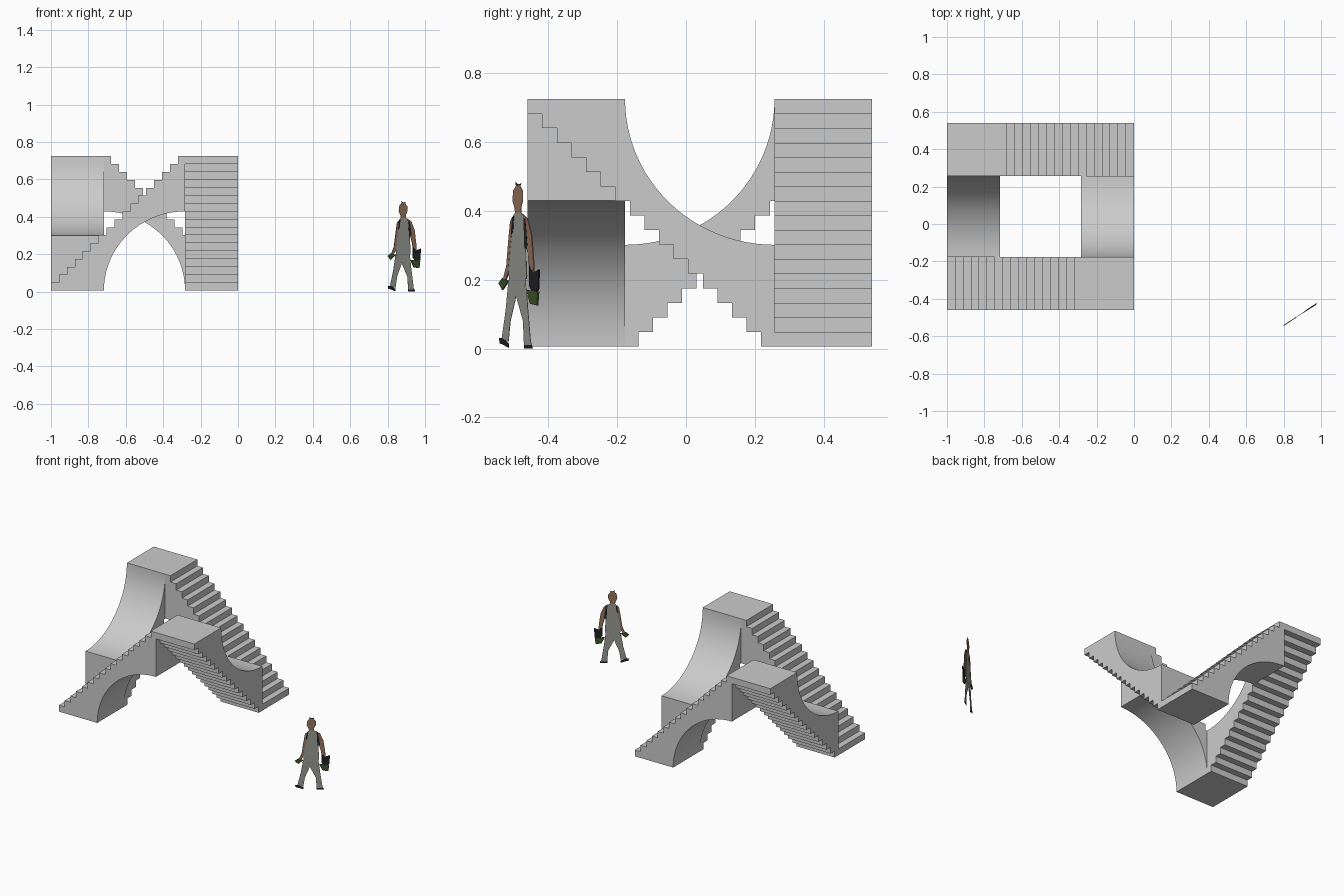
import bpy, bmesh, math
from mathutils import Vector

cube = bpy.data.objects.get("Cube")
if cube:
    bpy.data.objects.remove(cube, do_unlink=True)


def material(name, rgb):
    m = bpy.data.materials.new(name)
    m.use_nodes = True
    m.diffuse_color = (*rgb, 1)
    m.node_tree.nodes["Principled BSDF"].inputs["Base Color"].default_value = (*rgb, 1)
    return m


stone = material("pale grey stone", (0.6, 0.6, 0.6))
cloth = material("grey cloth", (0.31, 0.31, 0.29))
skin = material("brown skin", (0.3, 0.17, 0.11))
green = material("green bag", (0.045, 0.09, 0.02))
black = material("black", (0.015, 0.015, 0.018))


def prism(name, points, depth, mat):
    """Close an outline into a face and push it along depth."""
    bm = bmesh.new()
    face = bm.faces.new([bm.verts.new(p) for p in points])
    new = bmesh.ops.extrude_face_region(bm, geom=[face])["geom"]
    bmesh.ops.translate(bm, vec=depth, verts=[v for v in new if isinstance(v, bmesh.types.BMVert)])
    bmesh.ops.recalc_face_normals(bm, faces=bm.faces)
    mesh = bpy.data.meshes.new(name)
    bm.to_mesh(mesh)
    bm.free()
    mesh.materials.append(mat)
    obj = bpy.data.objects.new(name, mesh)
    bpy.context.collection.objects.link(obj)
    return obj


# Flight outline: steps on one edge, quarter arch on the other
HALF, WIDTH, LOW, HIGH, STEPS = 0.5, 0.283, 0.006, 0.724, 17
INNER = HALF - WIDTH
rise = (HIGH - LOW) / STEPS
tread = 0.0424
outline = [(-HALF, LOW)]
for i in range(STEPS):
    a = -HALF + i * tread
    z = LOW + (i + 1) * rise
    if i:
        outline.append((a, z - rise))
    outline.append((a, z))
outline.append((INNER, HIGH))
SEGS = 24
for i in range(SEGS + 1):
    t = math.pi / 2 * (1 + i / SEGS)
    outline.append((INNER + 2 * INNER * math.cos(t), LOW + 0.423 * math.sin(t)))

# Two upright flights and two upside-down flights, each pair half a turn apart
CX, CY = -0.5, 0.04
flights = []
for s, upright, inverted in ((1, "front_flight", "left_flight"), (-1, "back_flight", "right_flight")):
    pts = [(CX + s * a, CY - s * HALF, z) for a, z in outline]
    flights.append(prism(upright, pts, Vector((0, s * WIDTH, 0)), stone))
    pts = [(CX + s * HALF, CY + s * a, LOW + HIGH - z) for a, z in outline]
    flights.append(prism(inverted, pts, Vector((-s * WIDTH, 0, 0)), stone))

bpy.ops.object.select_all(action="DESELECT")
for f in flights:
    f.select_set(True)
bpy.context.view_layer.objects.active = flights[0]
bpy.ops.object.shade_smooth_by_angle(angle=math.radians(30))

# Flat standing figure: thin plates on a slanted vertical plane
ORIGIN = Vector((0.80, -0.543, 0))
ALONG = Vector((0.19, 0.126, 0)) / 45
NORMAL = Vector((ALONG.y, -ALONG.x, 0)).normalized()


def plate(name, pts, mat, layer=1):
    """Outline in figure units: across 0-45, up in hundredths."""
    t = 0.0006 * layer
    base = ORIGIN - NORMAL * t
    prism(name, [base + ALONG * u + Vector((0, 0, z / 100)) for u, z in pts], NORMAL * 2 * t, mat)


plate("figure_head", [(17, 39), (16, 41), (14, 43), (15, 46), (18, 47.3), (22, 47.3), (25, 45.5), (25, 43), (23, 41), (23, 39)], skin)
plate("figure_hair_tuft", [(18, 47), (17, 48.3), (20, 47.6), (23, 48), (22, 47)], black)
plate("figure_body", [(17, 39.5), (23, 39.5), (29, 37), (28, 29), (29, 21), (27, 18), (11, 18), (10, 24), (12, 30), (12, 37)], cloth, 2)
plate("figure_right_leg", [(10, 20), (20, 20), (17, 14), (12, 8), (10, 2), (3, 3), (7, 11)], cloth)
plate("figure_left_leg", [(17, 20), (28, 20), (30, 12), (33, 2), (34, 1), (26, 1), (25, 8), (18, 15)], cloth)
plate("figure_right_shoe", [(0, 3), (4, 3), (10, 1.5), (10, 0.2), (5, 1), (1, 1.5)], black)
plate("figure_left_shoe", [(26, 1.2), (34, 1.2), (35, 0), (26, 0)], black)
plate("figure_left_arm", [(25, 39), (30, 37.5), (34, 33), (36, 26), (37, 20), (33, 20), (31, 26), (28, 31)], skin, 3)
plate("figure_right_arm", [(12, 37), (14, 35), (12, 29), (10, 22), (4, 17), (3, 18.5), (8, 24), (10, 31)], skin, 3)
plate("figure_right_glove", [(0, 19), (4, 20.5), (10, 19.5), (4, 17)], green, 4)
plate("figure_right_strap", [(14, 38), (16, 38.5), (15, 34), (13, 33)], black, 4)
plate("figure_left_strap", [(26, 38), (28, 37.5), (30, 30), (27, 29)], black, 4)
plate("figure_bag_handle", [(32, 24), (36, 22), (42, 23), (41, 17), (36, 16), (32, 18)], black, 4)
plate("figure_bag", [(29, 17), (41, 16.5), (40, 12.5), (33, 13)], green, 5)
